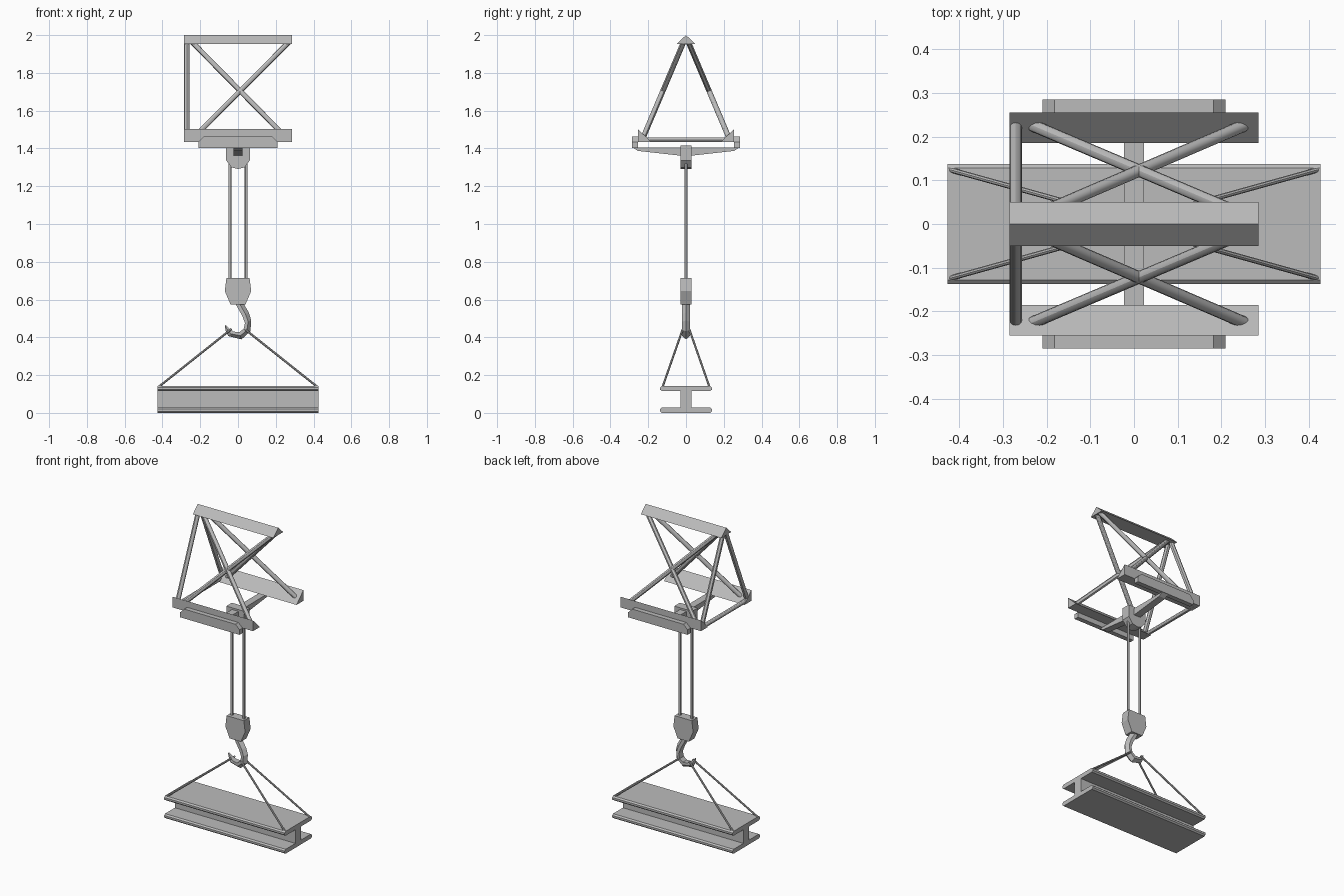
import bpy, bmesh
from mathutils import Vector

cube = bpy.data.objects.get("Cube")
if cube:
    bpy.data.objects.remove(cube)

steel = bpy.data.materials.new("grey steel")
steel.use_nodes = True
GREY = (0.5, 0.5, 0.5, 1)
steel.diffuse_color = GREY
steel.node_tree.nodes["Principled BSDF"].inputs["Base Color"].default_value = GREY


def finish(name, bm, smooth=False):
    bmesh.ops.recalc_face_normals(bm, faces=bm.faces)
    mesh = bpy.data.meshes.new(name)
    bm.to_mesh(mesh)
    bm.free()
    mesh.materials.append(steel)
    obj = bpy.data.objects.new(name, mesh)
    bpy.context.collection.objects.link(obj)
    if smooth:
        bpy.ops.object.select_all(action="DESELECT")
        obj.select_set(True)
        bpy.context.view_layer.objects.active = obj
        bpy.ops.object.shade_smooth_by_angle()
    return obj


def loft(name, rings):
    """Skin closed rings of points in order and cap both ends."""
    bm = bmesh.new()
    rows = [[bm.verts.new(p) for p in ring] for ring in rings]
    n = len(rows[0])
    for a, b in zip(rows, rows[1:]):
        for i in range(n):
            j = (i + 1) % n
            bm.faces.new((a[i], a[j], b[j], b[i]))
    bm.faces.new(rows[0])
    bm.faces.new(rows[-1])
    return finish(name, bm)


def prism_x(name, profile, half):
    """Extrude a (y, z) profile along x."""
    return loft(name, [[(x, y, z) for y, z in profile] for x in (-half, half)])


def prism_y(name, profile, y0, y1):
    """Extrude an (x, z) profile along y."""
    return loft(name, [[(x, y, z) for x, z in profile] for y in (y0, y1)])


def mirrored(half):
    """Complete a symmetric profile from its positive half."""
    return half + [(-u, v) for u, v in reversed(half) if u]


def tube(name, start, end, radius, sides=12):
    a, b = Vector(start), Vector(end)
    bm = bmesh.new()
    bmesh.ops.create_cone(bm, cap_ends=True, segments=sides, radius1=radius,
                          radius2=radius, depth=(b - a).length)
    turn = (b - a).to_track_quat("Z", "Y").to_matrix().to_4x4()
    bm.transform(turn)
    bmesh.ops.translate(bm, vec=(a + b) / 2, verts=bm.verts)
    return finish(name, bm, True)


# Jib section: ridge, two lower chords and lattice tubes
prism_x("ridge_chord", [(-0.05, 1.953), (0.05, 1.953), (0, 2)], 0.285)
for s, side in ((-1, "front"), (1, "back")):
    prism_x(side + "_lower_chord",
            [(s * 0.255, 1.435), (s * 0.255, 1.503), (s * 0.185, 1.435)], 0.285)
    foot, top = s * 0.23, s * 0.012
    tube(side + "_upright", (-0.271, foot, 1.45), (-0.271, top, 1.965), 0.014)
    tube(side + "_brace_a", (0.262, foot, 1.45), (-0.245, top, 1.965), 0.014)
    tube(side + "_brace_b", (-0.242, foot, 1.45), (0.272, top, 1.965), 0.014)
    # Trolley runner plate outside each chord
    prism_y(side + "_runner", mirrored([(0.21, 1.403), (0.21, 1.435), (0.182, 1.463)]),
            s * 0.255, s * 0.285)
tube("end_tie", (-0.271, -0.225, 1.446), (-0.271, 0.225, 1.446), 0.013)

# Trolley cross arm with tapered underside, and its pulley block
prism_x("cross_arm", mirrored([(0.03, 1.362), (0.255, 1.387), (0.282, 1.405),
                               (0.03, 1.405)]), 0.023)
prism_y("trolley_block", mirrored([(0.063, 1.416), (0.063, 1.337), (0.034, 1.3),
                                   (0, 1.291)]), -0.028, 0.028)

# Hoist ropes and lower block
for s, side in ((-1, "right"), (1, "left")):
    tube(side + "_hoist_rope", (s * 0.043, 0, 0.7), (s * 0.043, 0, 1.33), 0.008)
prism_y("hook_block", mirrored([(0.061, 0.715), (0.07, 0.645), (0.04, 0.575)]),
        -0.028, 0.028)

# Hook: inner edge, outer edge and half width along the sweep
hook = [((-0.018, 0.585), (0.026, 0.585), 0.02),
        ((0.022, 0.515), (0.058, 0.53), 0.02),
        ((0.037, 0.475), (0.07, 0.49), 0.021),
        ((0.03, 0.445), (0.066, 0.432), 0.021),
        ((0.008, 0.428), (0.018, 0.389), 0.021),
        ((-0.022, 0.43), (-0.052, 0.407), 0.018),
        ((-0.042, 0.442), (-0.064, 0.43), 0.014),
        ((-0.066, 0.466), (-0.07, 0.46), 0.004)]
rings = []
for (xi, zi), (xo, zo), w in hook:
    xm, zm = (xi + xo) / 2, (zi + zo) / 2
    rings.append([(xi, -w, zi), (xm, -w, zm), (xo, 0, zo), (xm, w, zm), (xi, w, zi)])
loft("hook", rings)

# Slings from the hook to the corners of the load
for sx, end in ((-1, "right"), (1, "left")):
    for sy, side in ((-1, "front"), (1, "back")):
        tube(f"{side}_{end}_sling", (sx * 0.035, sy * 0.017, 0.444),
             (sx * 0.42, sy * 0.124, 0.138), 0.006, 8)

# Suspended girder
half_girder = [(0.128, 0), (0.137, 0.008), (0.137, 0.02), (0.128, 0.028), (0.029, 0.028)]
girder = half_girder + [(y, 0.143 - z) for y, z in reversed(half_girder)]
prism_x("girder", mirrored(girder), 0.427)
